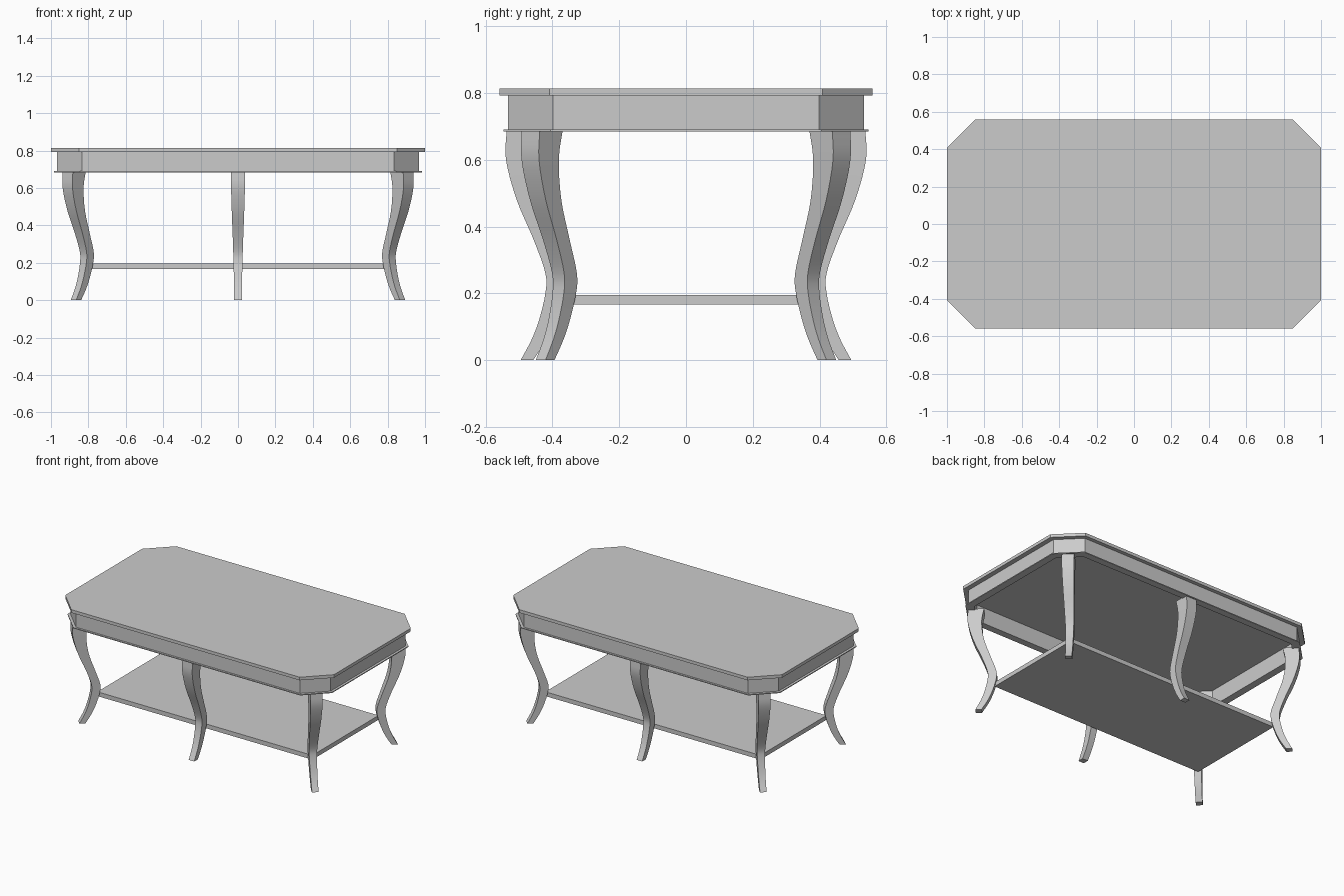
import bpy
import bmesh
import math
from mathutils import Matrix, Vector

cube = bpy.data.objects.get("Cube")
if cube:
    bpy.data.objects.remove(cube, do_unlink=True)

grey = bpy.data.materials.new("plain grey")
grey.use_nodes = True
grey.diffuse_color = (0.6, 0.6, 0.6, 1)
grey.node_tree.nodes["Principled BSDF"].inputs["Base Color"].default_value = (0.6, 0.6, 0.6, 1)


def finish(name, bm, smooth=False):
    bmesh.ops.recalc_face_normals(bm, faces=bm.faces)
    mesh = bpy.data.meshes.new(name)
    bm.to_mesh(mesh)
    bm.free()
    mesh.materials.append(grey)
    obj = bpy.data.objects.new(name, mesh)
    bpy.context.collection.objects.link(obj)
    if smooth:
        bpy.ops.object.select_all(action='DESELECT')
        obj.select_set(True)
        bpy.context.view_layer.objects.active = obj
        bpy.ops.object.shade_smooth_by_angle(angle=math.radians(35))
    return obj


def octagon(x, y, cut):
    """Rectangle outline with clipped corners."""
    return [(x, y - cut), (x - cut, y), (cut - x, y), (-x, y - cut),
            (-x, cut - y), (cut - x, -y), (x - cut, -y), (x, cut - y)]


def loop(bm, outline, z):
    return [bm.verts.new((x, y, z)) for x, y in outline]


def bridge(bm, a, b):
    for i in range(len(a)):
        j = (i + 1) % len(a)
        bm.faces.new((a[i], a[j], b[j], b[i]))


def slab(name, outline, z0, z1):
    bm = bmesh.new()
    low, high = loop(bm, outline, z0), loop(bm, outline, z1)
    bridge(bm, low, high)
    bm.faces.new(low)
    bm.faces.new(high)
    return finish(name, bm)


def frame(name, outer, inner, z0, z1):
    """Open ring between two outlines."""
    bm = bmesh.new()
    rings = [loop(bm, o, z) for o, z in ((outer, z0), (outer, z1), (inner, z1), (inner, z0))]
    for i in range(4):
        bridge(bm, rings[i], rings[(i + 1) % 4])
    return finish(name, bm)


# Top, hollow apron and thin lower moulding
slab("table_top", octagon(1, 0.558, 0.15), 0.792, 0.813)
inside = octagon(0.935, 0.5, 0.12)
frame("apron", octagon(0.968, 0.533, 0.135), inside, 0.688, 0.792)
frame("apron_moulding", octagon(0.984, 0.546, 0.14), inside, 0.684, 0.69)

# Lower shelf
slab("lower_shelf", octagon(0.8, 0.352, 0.001), 0.166, 0.195)

# Leg stations: height, outward position of outer face, depth, width
STATIONS = [(0, 0.495, 0.038, 0.041), (0.06, 0.463, 0.043, 0.042),
            (0.12, 0.44, 0.047, 0.044), (0.2, 0.421, 0.052, 0.048),
            (0.26, 0.421, 0.054, 0.051), (0.36, 0.456, 0.055, 0.058),
            (0.48, 0.507, 0.066, 0.067), (0.6, 0.539, 0.084, 0.074),
            (0.69, 0.537, 0.097, 0.077)]


def smooth_stations(points, steps=4):
    pts = [Vector(p) for p in points]
    pts = [2 * pts[0] - pts[1]] + pts + [2 * pts[-1] - pts[-2]]
    result = []
    for i in range(1, len(pts) - 2):
        a, b, c, d = pts[i - 1:i + 3]
        for k in range(steps):
            t = k / steps
            result.append(b + t / 2 * (c - a + t * (2 * a - 5 * b + 4 * c - d + t * (3 * b - a - 3 * c + d))))
    return result + [pts[-2]]


def leg(name, x, y, angle):
    """Curved tapering leg; outward is local +y, placed at its widest point."""
    bm = bmesh.new()
    rings = []
    for z, out, depth, width in smooth_stations(STATIONS):
        s, w = out - 0.54, width / 2
        rings.append(loop(bm, [(-w, s), (w, s), (w, s - depth), (-w, s - depth)], z))
    for a, b in zip(rings, rings[1:]):
        bridge(bm, a, b)
    bm.faces.new(rings[0])
    bm.faces.new(rings[-1])
    place = Matrix.Translation((x, y, 0)) @ Matrix.Rotation(angle, 4, 'Z')
    bmesh.ops.transform(bm, matrix=place, verts=bm.verts)
    finish(name, bm, smooth=True)


# Six legs: diagonal at the corners, square-on at the middle of each long side
for sy, end in ((-1, "front"), (1, "back")):
    leg(end + "_middle_leg", 0, sy * 0.54, 0 if sy > 0 else math.pi)
    for sx, side in ((-1, "right"), (1, "left")):
        leg(end + "_" + side + "_leg", sx * 0.912, sy * 0.467, math.atan2(-sx, sy))
